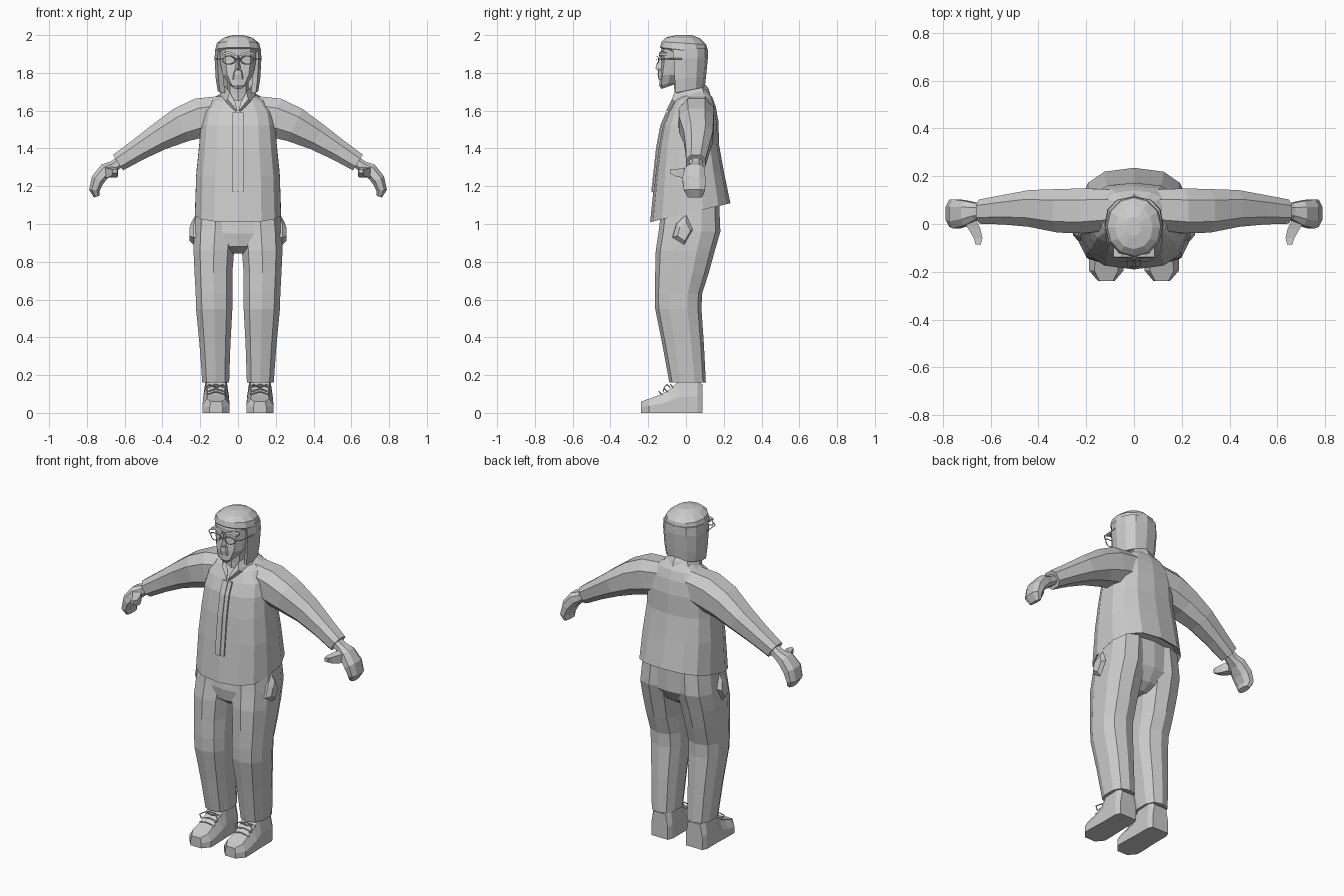
import bpy, bmesh, math
from mathutils import Vector

grey = bpy.data.materials.new("plain grey")
grey.diffuse_color = (0.6, 0.6, 0.6, 1)


def loft(name, rings, mirror=False, cap=True):
    """Skin a list of equal-length point rings."""
    bm = bmesh.new()
    vs = [[bm.verts.new(p) for p in r] for r in rings]
    n = len(vs[0])
    for a, b in zip(vs, vs[1:]):
        for i in range(n):
            j = (i + 1) % n
            bm.faces.new((a[i], a[j], b[j], b[i]))
    if cap:
        bm.faces.new(vs[0])
        bm.faces.new(vs[-1])
    bmesh.ops.recalc_face_normals(bm, faces=bm.faces)
    me = bpy.data.meshes.new(name)
    bm.to_mesh(me)
    bm.free()
    me.materials.append(grey)
    ob = bpy.data.objects.new(name, me)
    bpy.context.collection.objects.link(ob)
    if mirror:
        ob.modifiers.new("Mirror", 'MIRROR').use_mirror_merge = False
    return ob


def sq(v, e):
    return math.copysign(abs(v) ** e, v)


def level(cx, rx, yf, yb, zf, zb=None, n=12, e=0.75):
    """Rounded-box ring, running from front (yf, zf) to back (yb, zb)."""
    zb = zf if zb is None else zb
    pts = []
    for i in range(n):
        a = 2 * math.pi * i / n + math.pi / 2
        t = (sq(math.sin(a), e) + 1) / 2
        pts.append((cx + rx * sq(math.cos(a), e), yf + (yb - yf) * t, zf + (zb - zf) * t))
    return pts


def limb(path, n=8):
    """Rings across a path in the xz plane: x, y, z, half thickness, half depth."""
    rings = []
    for i, (x, y, z, h, d) in enumerate(path):
        a, b = path[max(i - 1, 0)], path[min(i + 1, len(path) - 1)]
        t = Vector((b[0] - a[0], 0, b[2] - a[2])).normalized()
        up = Vector((-t.z, 0, t.x))
        rings.append([Vector((x, y, z)) + up * h * sq(math.sin(q), .8) + Vector((0, d * sq(math.cos(q), .8), 0))
                      for q in (2 * math.pi * (k + .5) / n for k in range(n))])
    return rings


def tube(name, pts, r, mirror=True, closed=False):
    """Thin cord along a few points."""
    cu = bpy.data.curves.new(name, 'CURVE')
    cu.dimensions = '3D'
    cu.bevel_depth = r
    cu.bevel_resolution = 0
    cu.use_fill_caps = True
    sp = cu.splines.new('POLY')
    sp.points.add(len(pts) - 1)
    for p, c in zip(sp.points, pts):
        p.co = (*c, 1)
    sp.use_cyclic_u = closed
    cu.materials.append(grey)
    ob = bpy.data.objects.new(name, cu)
    bpy.context.collection.objects.link(ob)
    if mirror:
        ob.modifiers.new("Mirror", 'MIRROR').use_mirror_merge = False


# jacket body, hem lower at the front
loft("jacket_body", [level(0, *r, n=14) for r in (
    (.21, -.17, .21, 1.04, 1.125),
    (.232, -.19, .235, 1.01, 1.11),
    (.225, -.165, .20, 1.25, 1.28),
    (.21, -.147, .175, 1.40, 1.42),
    (.20, -.125, .172, 1.52, 1.54),
    (.185, -.095, .158, 1.59, 1.62),
    (.14, -.062, .14, 1.65, 1.67),
    (.08, -.045, .105, 1.67, 1.715))])

# front closing strip and its two seams
for name, x0, x1, lift in (("closing_strip", -.03, .03, .007), ("zip_edge", -.006, .006, .012)):
    loft(name, [[(x0, y - lift, z), (x1, y - lift, z), (x1, y + .02, z), (x0, y + .02, z)]
                for y, z in ((-.172, 1.17), (-.147, 1.40), (-.125, 1.52), (-.095, 1.59))])

# collar flaps meeting in a V
loft("collar", [[(.005, -.105, 1.60), (.02, -.075, 1.59), (.012, -.08, 1.64)],
                [(.055, -.075, 1.66), (.075, -.045, 1.64), (.045, -.06, 1.70)],
                [(.085, .00, 1.69), (.10, .01, 1.67), (.07, .0, 1.725)],
                [(.07, .09, 1.71), (.09, .10, 1.68), (.06, .08, 1.735)],
                [(0, .12, 1.715), (0, .13, 1.68), (0, .105, 1.735)]], True)

# sleeves
loft("sleeve", limb([
    (.08, .06, 1.585, .10, .09), (.20, .055, 1.562, .112, .10), (.30, .055, 1.525, .10, .097),
    (.42, .065, 1.46, .078, .082), (.53, .06, 1.392, .062, .066), (.635, .052, 1.325, .052, .054),
    (.63, .052, 1.328, .036, .04)]), True)

# hands: wrist, palm, curled fingers
loft("hand", limb([
    (.61, .052, 1.34, .03, .036), (.66, .052, 1.305, .032, .038), (.70, .045, 1.285, .04, .055),
    (.742, .042, 1.235, .038, .065), (.76, .045, 1.18, .03, .06), (.747, .048, 1.145, .017, .042)]), True)
loft("thumb", [[(x + dx, y, z + dz) for dx, dz in ((-r, -r), (r, -r), (r, r), (-r, r))]
               for x, y, z, r in ((.69, .02, 1.275, .028), (.668, -.02, 1.27, .025),
                                  (.652, -.06, 1.272, .018), (.652, -.085, 1.28, .011))], True)

# trousers
loft("trouser_leg", [level(cx, rx, yf, yb, z, n=10, e=.8) for cx, rx, yf, yb, z in (
    (.118, .074, -.088, .105, .16), (.122, .085, -.125, .095, .36), (.126, .10, -.163, .082, .55),
    (.127, .101, -.165, .085, .63), (.130, .104, -.163, .12, .74), (.128, .112, -.16, .153, .86),
    (.122, .115, -.145, .182, .96), (.11, .11, -.125, .175, 1.12))], True)
loft("trouser_hips", [level(0, rx, yf, yb, z) for rx, yf, yb, z in (
    (.05, -.09, .08, .845), (.15, -.135, .13, .88), (.215, -.145, .175, .95), (.22, -.125, .175, 1.12))])

# bulging side pockets
loft("pocket", [[(x - (.012 if z > 1 else 0), y * s, .95 + (z - .95) * s)
                 for y, z in ((0, 1.05), (.035, .97), (-.01, .89), (-.07, .93), (-.05, 1.0))]
                for x, s in ((.20, 1.1), (.235, 1.0), (.256, .65))], True)


# shoes: cross-sections from heel to toe
def shoe(y, w, h, top):
    c = .116
    return [(c - w, y, 0), (c + w, y, 0), (c + w, y, h * .5), (c + top, y, h), (c - top, y, h), (c - w, y, h * .5)]


loft("shoe", [shoe(*r) for r in (
    (.088, .055, .15, .04), (.06, .068, .175, .055), (-.04, .068, .165, .052), (-.085, .07, .125, .045),
    (-.14, .072, .095, .045), (-.195, .072, .075, .05), (-.238, .035, .06, .028))], True)

# laces: crossings and two loops
for i, (y, z) in enumerate(((-.07, .145), (-.10, .122), (-.13, .107))):
    tube("lace_%d" % i, [(.066, y, z - .01), (.116, y - .012, z + .006), (.166, y, z - .01)], .004)
for s in (-1, 1):
    tube("lace_loop", [(.116, -.085, .135), (.116 + s * .035, -.10, .15), (.116 + s * .06, -.115, .135),
                       (.116 + s * .045, -.12, .115)], .004)

# neck and face
loft("neck", [level(0, rx, yf, yb, z, n=8) for rx, yf, yb, z in (
    (.07, -.06, .09, 1.60), (.055, -.06, .07, 1.69), (.055, -.07, .07, 1.80))])
loft("head", [level(0, rx, yf, yb, zf, zb, n=10) for rx, yf, yb, zf, zb in (
    (.03, -.13, -.03, 1.715, 1.75), (.052, -.142, .02, 1.735, 1.765), (.085, -.138, .05, 1.79, 1.79),
    (.098, -.13, .07, 1.86, 1.86), (.10, -.132, .08, 1.92, 1.92), (.09, -.11, .07, 1.96, 1.96))])
loft("nose", [[(-w, -.115, z), (0, y, z), (w, -.115, z)] for w, y, z in (
    (.018, -.148, 1.812), (.022, -.163, 1.825), (.012, -.146, 1.865), (.014, -.134, 1.895))])
loft("moustache", [level(0, w, y, -.11, z, n=8) for w, y, z in (
    (.03, -.145, 1.765), (.026, -.15, 1.79), (.02, -.148, 1.815))])
loft("brow", [[(x, -.142, z), (x, -.10, z), (x, -.10, z + .012), (x, -.138, z + .012)]
              for x, z in ((.012, 1.888), (.05, 1.902), (.085, 1.892))], True)

# hair cap and long sides, open around the face
loft("hair_cap", [level(0, rx, yf, yb, zf, zb, n=12, e=.95) for rx, yf, yb, zf, zb in (
    (.112, -.125, .11, 1.925, 1.87), (.121, -.138, .117, 1.935, 1.905), (.112, -.13, .108, 1.965, 1.95),
    (.078, -.105, .075, 1.988, 1.982), (.03, -.05, .03, 2.0, 2.0))])


def hair_ring(r, ry, z, drop):
    angs = [math.radians(-32 + 244 * k / 8) for k in range(9)]
    arc = lambda a, b: [(a * sq(math.cos(q), .8), b * sq(math.sin(q), .9), z - drop * (1 - math.sin(q))) for q in angs]
    return arc(r, ry) + arc(r - .03, ry - .03)[::-1]


loft("hair_sides", [hair_ring(*r) for r in (
    (.108, .10, 1.725, .02), (.118, .106, 1.78, .008), (.124, .116, 1.88, 0), (.12, .115, 1.93, 0))])

# glasses: two rims, bridge and arms
tube("glasses_rim", [(.048 + .034 * math.cos(a), -.158 + .014 * abs(math.cos(a)), 1.868 + .022 * math.sin(a))
                     for a in (k * math.pi / 5 for k in range(10))], .003, closed=True)
tube("glasses_bridge", [(-.016, -.157, 1.872), (.016, -.157, 1.872)], .003, mirror=False)
tube("glasses_arm", [(.082, -.146, 1.872), (.112, -.12, 1.875), (.12, -.02, 1.875)], .003)
